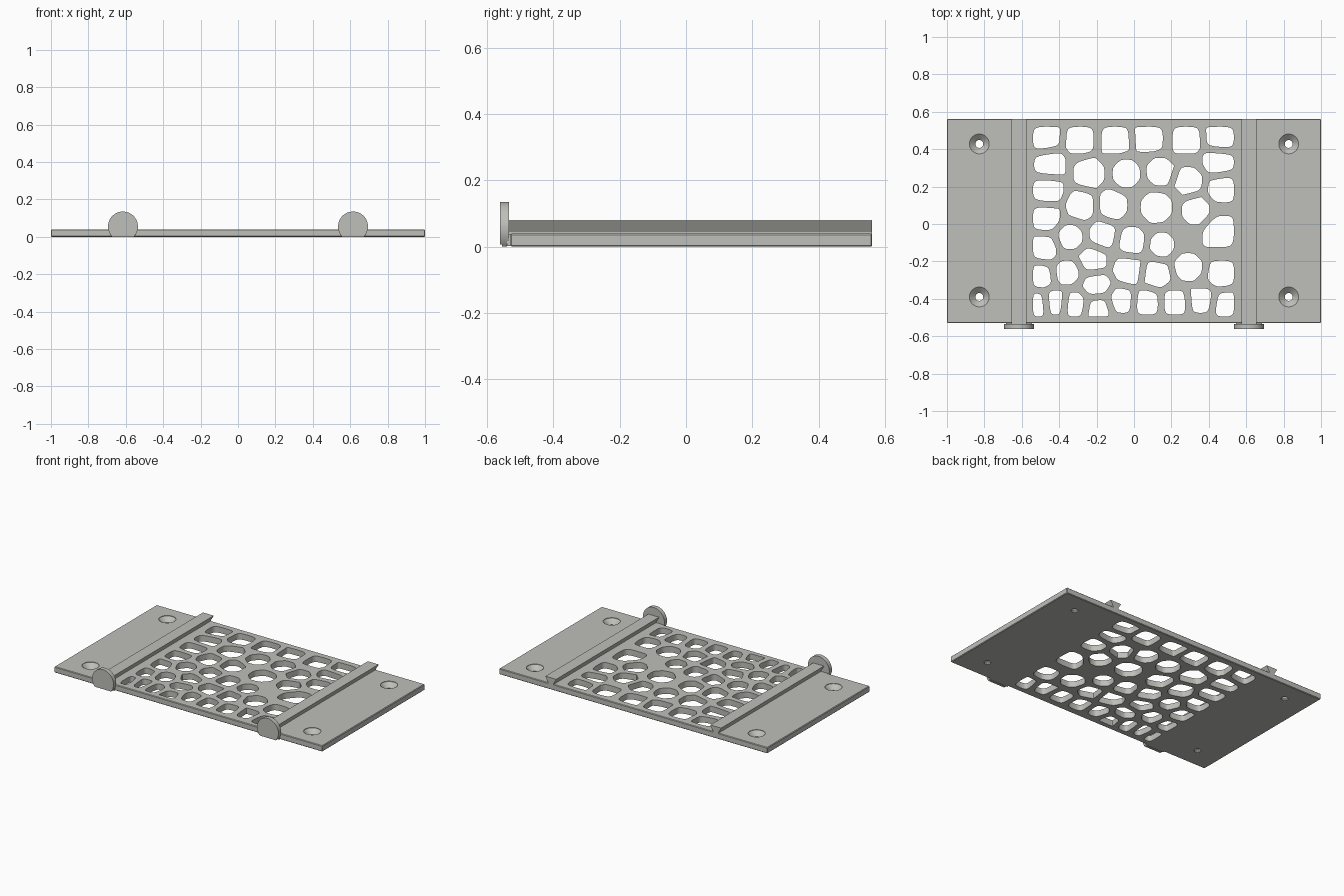
import bpy, bmesh, math
from mathutils import Vector

if "Cube" in bpy.data.objects:
    bpy.data.objects.remove(bpy.data.objects["Cube"])

grey = bpy.data.materials.new("light grey")
grey.diffuse_color = (0.52, 0.52, 0.49, 1)
grey.use_nodes = True
grey.node_tree.nodes["Principled BSDF"].inputs["Base Color"].default_value = grey.diffuse_color

Y0, Y1, T = -0.53, 0.562, 0.04          # plate front, back, thickness
RAIL_X = 0.615


def prism(bm, outline, place_a, place_b):
    """Closed solid between two placements of one 2D outline."""
    a = [bm.verts.new(place_a(p)) for p in outline]
    b = [bm.verts.new(place_b(p)) for p in outline]
    bm.faces.new(a)
    bm.faces.new(b[::-1])
    n = len(a)
    for i in range(n):
        bm.faces.new((a[i], b[i], b[(i + 1) % n], a[(i + 1) % n]))


def lathe(bm, cx, cy, rings, seg=32):
    """Vertical solid of revolution from (radius, z) rings."""
    loops = [[bm.verts.new((cx + r * math.cos(2 * math.pi * i / seg),
                            cy + r * math.sin(2 * math.pi * i / seg), z))
              for i in range(seg)] for r, z in rings]
    bm.faces.new(loops[0])
    bm.faces.new(loops[-1])
    for a, b in zip(loops, loops[1:]):
        for i in range(seg):
            j = (i + 1) % seg
            bm.faces.new((a[i], a[j], b[j], b[i]))


def finish(name, bm):
    bmesh.ops.recalc_face_normals(bm, faces=bm.faces)
    me = bpy.data.meshes.new(name)
    bm.to_mesh(me)
    bm.free()
    me.materials.append(grey)
    ob = bpy.data.objects.new(name, me)
    bpy.context.collection.objects.link(ob)
    return ob


def smooth(ob):
    bpy.ops.object.select_all(action='DESELECT')
    ob.select_set(True)
    bpy.context.view_layer.objects.active = ob
    bpy.ops.object.shade_smooth_by_angle(angle=math.radians(30))


def clip(poly, point, normal):
    """Keep the part of a convex polygon behind a line."""
    out = []
    for p, q in zip(poly, poly[1:] + poly[:1]):
        dp, dq = (p - point).dot(normal), (q - point).dot(normal)
        if dp <= 0:
            out.append(p)
        if dp * dq < 0:
            out.append(p.lerp(q, dp / (dp - dq)))
    return out


def round_corners(poly):
    for t in (0.17, 0.25, 0.25):
        poly = [v for p, q in zip(poly, poly[1:] + poly[:1])
                for v in (p.lerp(q, t), p.lerp(q, 1 - t))]
    return poly


# Cell centres of the perforated panel and half sizes, in hundredths
CELLS = [
    (-47, 46, 7), (-29, 45, 7), (-10, 45, 7), (8, 46, 7), (28, 45, 7), (46, 46, 7),
    (-45, 32, 8), (-24, 27, 8), (-4, 27, 7), (14, 28, 7), (29, 23, 7), (45, 33, 8),
    (-46, 18, 8), (-28, 10, 8), (-12, 10, 8), (12, 9, 8), (33, 7, 7), (47, 19, 7),
    (-47, 3, 7), (-34, -7, 6), (-17, -6, 7), (-1, -9, 7), (15, -11, 6), (29, -23, 7),
    (45, -4, 8), (-48, -13, 6), (-50, -28, 6), (-36, -26, 6), (-22, -19, 7), (-20, -33, 7),
    (-3, -25, 8), (12, -27, 7), (47, -27, 7), (-52, -43, 6), (-42, -42, 6), (-32, -43, 6),
    (-19, -45, 5), (-7, -41, 7), (7, -42, 6), (22, -42, 7), (36, -41, 7), (49, -43, 6)]
sites = [Vector((x / 100, y / 100)) for x, y, r in CELLS]

cut = bmesh.new()
for s, (_, _, r) in zip(sites, CELLS):
    r = r / 100 + 0.004
    poly = [s + Vector((r / math.cos(math.pi / 8) * math.cos(a), r / math.cos(math.pi / 8) * math.sin(a)))
            for a in [math.pi / 8 + k * math.pi / 4 for k in range(8)]]
    if abs(s.x) > 0.43 or s.y > 0.4 or s.y < -0.4:      # border cells are squarer
        h = r if s.y > -0.4 else 0.065
        poly = [s + Vector(v) for v in ((-r, -h), (r, -h), (r, h), (-r, h))]
    for o in sites:
        if o is not s and (o - s).length < 0.4:
            d = (o - s).normalized()
            poly = clip(poly, (s + o) / 2 - d * 0.018, d)
    for p, n in (((-0.54, 0), (-1, 0)), ((0.535, 0), (1, 0)),
                 ((0, 0.52), (0, 1)), ((0, -0.495), (0, -1))):
        poly = clip(poly, Vector(p), Vector(n))
    prism(cut, round_corners(poly), lambda p: (p.x, p.y, -0.02), lambda p: (p.x, p.y, T + 0.02))

# Countersunk screw holes
for x in (-0.827, 0.827):
    for y in (-0.39, 0.428):
        lathe(cut, x, y, [(0.021, -0.02), (0.021, 0.008), (0.053, T - 0.003), (0.053, T + 0.02)])
cutter = finish("hole_cutter", cut)

# Base plate with slightly chamfered edges
bm = bmesh.new()
prism(bm, [(-1, Y0), (1, Y0), (1, Y1), (-1, Y1)],
      lambda p: (p[0], p[1], 0), lambda p: (p[0], p[1], T))
bmesh.ops.bevel(bm, geom=bm.edges[:], offset=0.004, segments=1, affect='EDGES')
plate = finish("base_plate", bm)
mod = plate.modifiers.new("holes", 'BOOLEAN')
mod.operation = 'DIFFERENCE'
mod.solver = 'EXACT'
mod.object = cutter
bpy.context.view_layer.objects.active = plate
bpy.ops.object.modifier_apply(modifier="holes")
bpy.data.objects.remove(cutter)
smooth(plate)

for side, sx in (("left", -1), ("right", 1)):
    cx = sx * RAIL_X
    # Dovetail rail
    bm = bmesh.new()
    prism(bm, [(-0.02, T - 0.005), (0.02, T - 0.005), (0.02, 0.045), (0.04, 0.077), (0.04, 0.08),
               (-0.04, 0.08), (-0.04, 0.077), (-0.02, 0.045)],
          lambda p: (cx + p[0], Y0 - 0.008, p[1]), lambda p: (cx + p[0], Y1, p[1]))
    finish(side + "_rail", bm)
    # Round end stop, cut flat at the floor
    bm = bmesh.new()
    half = math.acos(-0.055 / 0.08)
    n = 48
    disc = [(0.08 * math.sin(-half + 2 * half * i / n),
             0.055 + 0.08 * math.cos(-half + 2 * half * i / n)) for i in range(n + 1)]
    prism(bm, disc, lambda p: (cx + p[0], -0.562, p[1]), lambda p: (cx + p[0], Y0 - 0.004, p[1]))
    rims = [e for e in bm.edges if abs(e.verts[0].co.y - e.verts[1].co.y) < 1e-5]
    bmesh.ops.bevel(bm, geom=rims, offset=0.006, segments=2, affect='EDGES')
    smooth(finish(side + "_end_stop", bm))
    # Neck joining the stop to the plate
    bm = bmesh.new()
    prism(bm, [(-0.07, 0.002), (0.07, 0.002), (0.07, T - 0.002), (-0.07, T - 0.002)],
          lambda p: (cx + p[0], Y0 - 0.01, p[1]), lambda p: (cx + p[0], Y0 + 0.01, p[1]))
    finish(side + "_stop_neck", bm)
